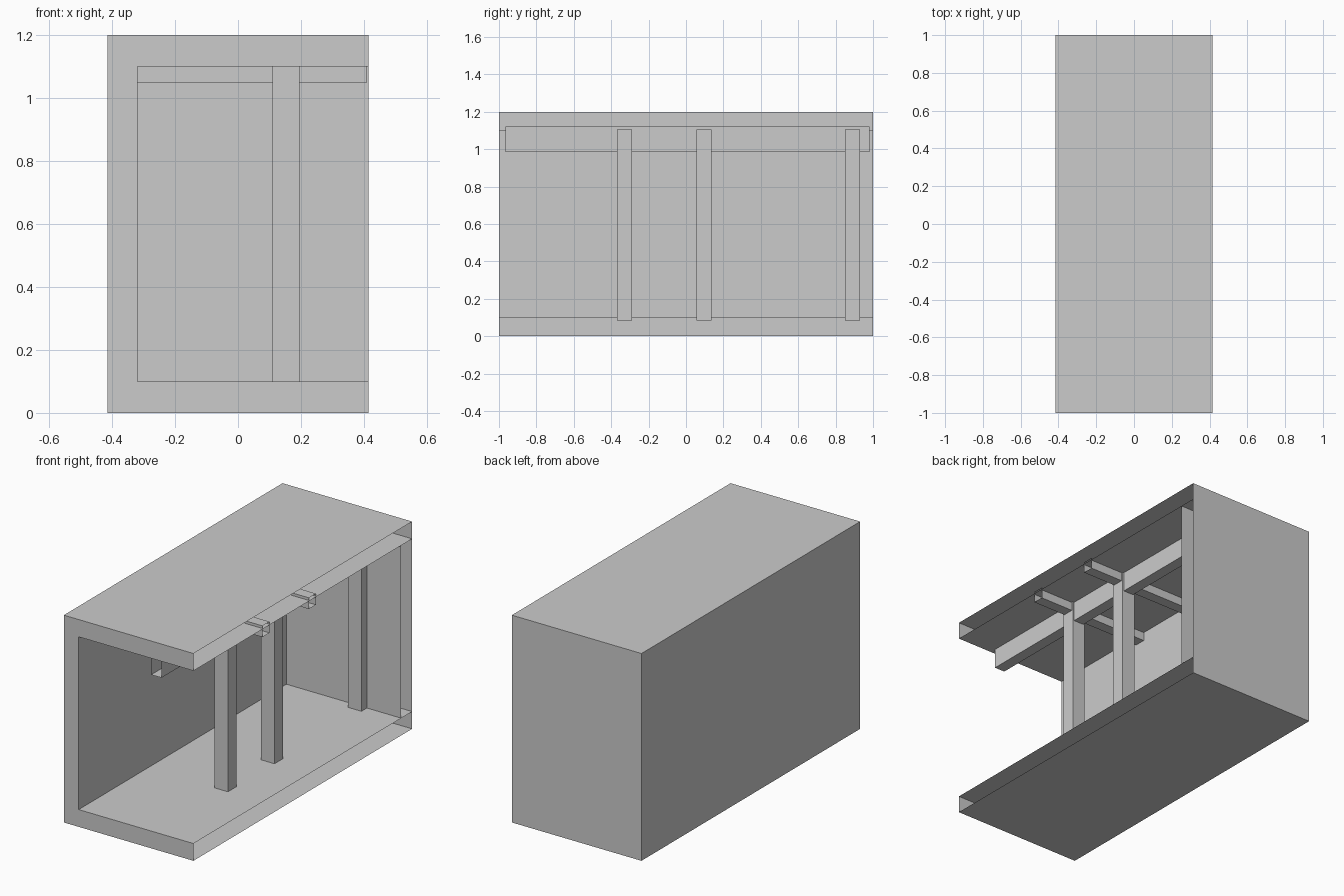
import bpy, bmesh
from mathutils import Vector

cube = bpy.data.objects.get("Cube")
if cube:
    bpy.data.objects.remove(cube, do_unlink=True)

grey = bpy.data.materials.new("plain_grey")
grey.use_nodes = True
colour = (0.6, 0.6, 0.6, 1)
grey.diffuse_color = colour
grey.node_tree.nodes["Principled BSDF"].inputs["Base Color"].default_value = colour

DIRS = {"+x": (1, 0, 0), "-x": (-1, 0, 0), "+y": (0, 1, 0),
        "-y": (0, -1, 0), "+z": (0, 0, 1), "-z": (0, 0, -1)}


def box(name, xs, ys, zs, open_sides=()):
    """Box between the given limits, with the named sides left open."""
    bm = bmesh.new()
    bmesh.ops.create_cube(bm, size=1)
    bm.normal_update()
    gone = [f for f in bm.faces
            if any(f.normal.dot(Vector(DIRS[s])) > 0.9 for s in open_sides)]
    bmesh.ops.delete(bm, geom=gone, context="FACES")
    for v in bm.verts:
        v.co = [lo + (c + 0.5) * (hi - lo) for c, (lo, hi) in zip(v.co, (xs, ys, zs))]
    mesh = bpy.data.meshes.new(name)
    bm.to_mesh(mesh)
    bm.free()
    mesh.materials.append(grey)
    obj = bpy.data.objects.new(name, mesh)
    bpy.context.collection.objects.link(obj)
    return obj


# Room shell: hollow slabs, cut open on the +x side
X, INNER_X, T, H = 0.415, -0.32, 0.1, 1.2
full_x, full_y, wall_z = (-X, X), (-1, 1), (T, H - T)
box("floor", full_x, full_y, (0, T), ["+x"])
box("ceiling", full_x, full_y, (H - T, H), ["+x"])
box("side_wall", (-X, INNER_X), full_y, wall_z, ["+z", "-z"])
box("back_wall", (INNER_X, X), (1 - T, 1), wall_z, ["+x", "-x", "+z", "-z"])

# Posts, the first two carrying open-ended cross beams
for i, y in enumerate((-0.33, 0.095, 0.89)):
    box(f"post_{i + 1}", (0.11, 0.195), (y - 0.04, y + 0.04), (0.085, 1.105))
    if i < 2:
        box(f"cross_beam_{i + 1}", (INNER_X, 0.41), (y - 0.032, y + 0.032),
            (1.05, 1.115), ["+x", "-x"])

# Long open-ended beam running over the posts
box("long_beam", (0.12, 0.186), (-0.965, 0.98), (0.985, 1.12), ["+y", "-y"])
